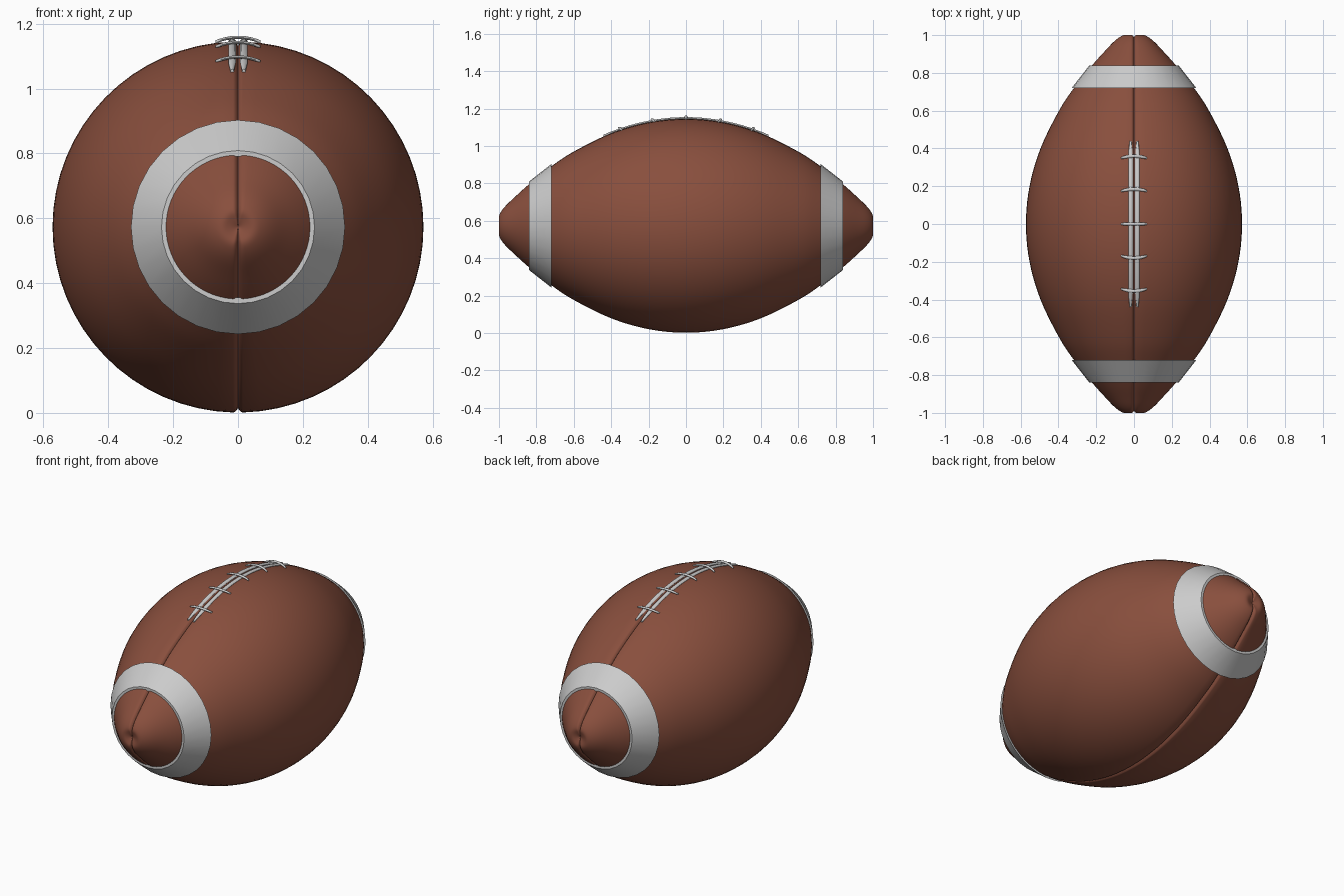
import bpy, bmesh
from math import sin, cos, pi, asin, sqrt

if "Cube" in bpy.data.objects:
    bpy.data.objects.remove(bpy.data.objects["Cube"])

CZ = 0.573  # height of the long axis
HALF = [(0.0, .572), (.2, .553), (.4, .495), (.6, .397), (.72, .318), (.84, .222),
        (.92, .15), (.965, .107), (.99, .075), (1.0, .05), (.995, .025), (.985, 0.0)]

brown = bpy.data.materials.new("brown_leather")
brown.diffuse_color = (.25, .078, .047, 1)
brown.use_nodes = True
brown.node_tree.nodes["Principled BSDF"].inputs["Base Color"].default_value = brown.diffuse_color


def smooth_path(pts, steps=5):
    """Catmull-Rom curve through the points."""
    out = []
    for i in range(len(pts) - 1):
        p0, p1, p2 = pts[max(i - 1, 0)], pts[i], pts[i + 1]
        p3 = pts[min(i + 2, len(pts) - 1)]
        for s in range(steps):
            t = s / steps
            out.append(tuple(.5 * (2 * b + (c - a) * t + (2 * a - 5 * b + 4 * c - d) * t * t
                                   + (3 * b - a - 3 * c + d) * t ** 3)
                             for a, b, c, d in zip(p0, p1, p2, p3)))
    return out + [pts[-1]]


full = [(-y, r) for y, r in reversed(HALF[1:])] + HALF
profile = smooth_path(full)


def top(y):
    """Height of the ball's upper surface near the middle."""
    for (a, ra), (b, rb) in zip(profile, profile[1:]):
        if a <= y <= b:
            return CZ + ra + (rb - ra) * (y - a) / (b - a)


def add_object(name, bm, mat=None, angle=60):
    bmesh.ops.recalc_face_normals(bm, faces=bm.faces)
    me = bpy.data.meshes.new(name)
    bm.to_mesh(me)
    bm.free()
    ob = bpy.data.objects.new(name, me)
    bpy.context.collection.objects.link(ob)
    if mat:
        me.materials.append(mat)
    bpy.ops.object.select_all(action='DESELECT')
    ob.select_set(True)
    bpy.context.view_layer.objects.active = ob
    bpy.ops.object.shade_smooth_by_angle(angle=angle * pi / 180)
    return ob


# Ball body: lathed profile with a narrow seam groove along the top and bottom
SEAM = [(0, .013), (.004, .008), (.009, .002), (.015, 0)]
N = 16


def quadrant(r):
    cols = [(asin(min(x / r, .25 * x / .015)), d) for x, d in SEAM]
    last = cols[-1][0]
    return cols + [(last + (pi / 2 - last) * k / N, 0) for k in range(1, N + 1)]


bm = bmesh.new()
rings = []
for i in range(1, len(profile) - 1):
    y, r = profile[i]
    dy, dr = (profile[i + 1][k] - profile[i - 1][k] for k in (0, 1))
    ln = sqrt(dy * dy + dr * dr)
    ny, nr = -dr / ln, dy / ln  # outward normal of the profile
    q = quadrant(r)
    half = q + [(pi - a, d) for a, d in reversed(q[:-1])]
    loop = half + [(2 * pi - a, d) for a, d in reversed(half[1:-1])]
    ring = []
    for a, d in loop:
        d *= min(1, r / .05)
        rr = r - nr * d
        ring.append(bm.verts.new((rr * sin(a), y - ny * d, CZ + rr * cos(a))))
    rings.append(ring)
M = len(rings[0])
for A, B in zip(rings, rings[1:]):
    for j in range(M):
        k = (j + 1) % M
        bm.faces.new((A[j], A[k], B[k], B[j]))
for ring, (y, r) in ((rings[0], profile[0]), (rings[-1], profile[-1])):
    pole = bm.verts.new((0, y, CZ))
    for j in range(M):
        bm.faces.new((ring[j], ring[(j + 1) % M], pole))
add_object("ball_body", bm, brown, 75)

# White stripes: thin conical bands near both ends
for name, s in (("front_stripe", -1), ("back_stripe", 1)):
    bm = bmesh.new()
    rows = []
    for y, r in ((.72, .314), (.72, .33), (.84, .236), (.84, .218)):
        rows.append([bm.verts.new((r * sin(2 * pi * j / 32), s * y, CZ + r * cos(2 * pi * j / 32)))
                     for j in range(32)])
    for A, B in zip(rows, rows[1:]):
        for j in range(32):
            k = (j + 1) % 32
            bm.faces.new((A[j], A[k], B[k], B[j]))
    add_object(name, bm, None, 40)


def strip(name, path, widths, thick, across):
    """Rounded strap swept along a path; across is the width axis (0 = x, 1 = y)."""
    bm = bmesh.new()
    rows = []
    for p, w in zip(path, widths):
        row = []
        for j in range(8):
            v = list(p)
            v[across] += w * cos(2 * pi * j / 8)
            v[2] += thick * sin(2 * pi * j / 8)
            row.append(bm.verts.new(v))
        rows.append(row)
    for A, B in zip(rows, rows[1:]):
        for j in range(8):
            k = (j + 1) % 8
            bm.faces.new((A[j], A[k], B[k], B[j]))
    bm.faces.new(rows[0])
    bm.faces.new(rows[-1])
    add_object(name, bm)


# Two long laces either side of the seam
ys = [-.44 + .88 * i / 32 for i in range(33)]
for name, x in (("left_lace", -.018), ("right_lace", .018)):
    strip(name, [(x, y, top(y) + .002) for y in ys],
          [.012 * min(1, .45 + (.44 - abs(y)) * 8) for y in ys], .007, 0)

# Five cross laces, bowed over the long laces
for n, y0 in enumerate((-.355, -.18, 0, .185, .36)):
    bow = .012 if y0 > .01 else -.012 if y0 < -.01 else 0
    ts = [-1 + i / 6 for i in range(13)]
    strip("cross_lace_%d" % (n + 1),
          [(.07 * t, y0 - bow * t * t, top(y0) + .013 - .014 * t * t) for t in ts],
          [.009 * (1 - .5 * t ** 4) for t in ts], .005, 1)
